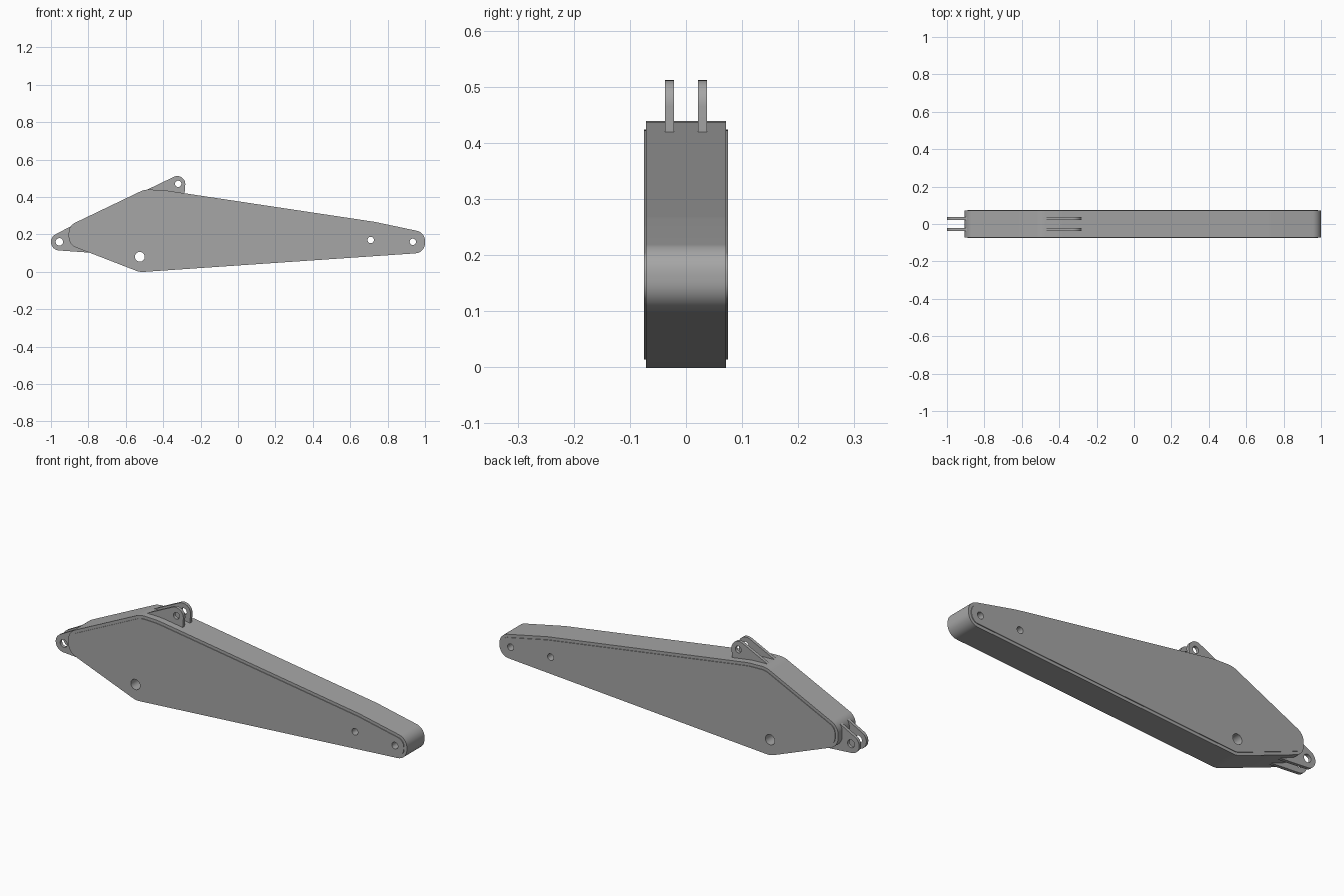
import bpy, bmesh, math
from mathutils import Vector, Matrix

cube = bpy.data.objects.get("Cube")
if cube:
    bpy.data.objects.remove(cube, do_unlink=True)

steel = bpy.data.materials.new("grey steel")
steel.use_nodes = True
GREY = (0.38, 0.38, 0.38, 1)
steel.diffuse_color = GREY
steel.node_tree.nodes["Principled BSDF"].inputs["Base Color"].default_value = GREY


def rounded(corners, inset=0.0, steps=10):
    """Convex counter-clockwise outline with a fillet radius at each corner."""
    points = []
    for i, (x, z, r) in enumerate(corners):
        p = Vector((x, z))
        a = (Vector(corners[i - 1][:2]) - p).normalized()
        b = (Vector(corners[(i + 1) % len(corners)][:2]) - p).normalized()
        half = a.angle(b) / 2
        bis = (a + b).normalized()
        p += bis * inset / math.sin(half)
        r -= inset
        if r <= 0:
            points.append(p)
            continue
        centre = p + bis * r / math.sin(half)
        spoke = p + a * r / math.tan(half) - centre
        turn = math.pi - 2 * half
        for s in range(steps + 1):
            points.append(centre + Matrix.Rotation(turn * s / steps, 2) @ spoke)
    return points


def circle(x, z, r, count=32):
    return [Vector((x + r * math.cos(math.tau * i / count),
                    z + r * math.sin(math.tau * i / count))) for i in range(count)]


def plate(name, outline, holes, y, thickness):
    """Flat plate in the XZ plane with round holes through it."""
    curve = bpy.data.curves.new(name, "CURVE")
    curve.dimensions = "2D"
    curve.fill_mode = "BOTH"
    curve.extrude = thickness / 2
    for loop in [outline] + [circle(*h) for h in holes]:
        spline = curve.splines.new("POLY")
        spline.points.add(len(loop) - 1)
        for point, co in zip(spline.points, loop):
            point.co = (co.x, co.y, 0, 1)
        spline.use_cyclic_u = True
    obj = bpy.data.objects.new(name, curve)
    bpy.context.collection.objects.link(obj)
    obj.rotation_euler.x = math.pi / 2
    obj.location.y = y
    bpy.ops.object.select_all(action="DESELECT")
    bpy.context.view_layer.objects.active = obj
    obj.select_set(True)
    bpy.ops.object.convert(target="MESH")
    obj = bpy.context.object
    bm = bmesh.new()
    bm.from_mesh(obj.data)
    bmesh.ops.remove_doubles(bm, verts=bm.verts, dist=0.00005)
    bmesh.ops.recalc_face_normals(bm, faces=bm.faces)
    bm.to_mesh(obj.data)
    bm.free()
    obj.data.materials.clear()
    obj.data.materials.append(steel)
    bpy.ops.object.shade_smooth_by_angle(angle=math.radians(30))


# Arm outline: x, z, corner radius
ARM = [(-0.525, -0.002, 0.1), (1.0, 0.102, 0.055), (1.0, 0.21, 0.055),
       (0.73, 0.267, 0.4), (-0.4, 0.437, 0.4), (-0.5, 0.44, 0.1),
       (-0.905, 0.246, 0.06), (-0.905, 0.145, 0.06)]
PINS = [(-0.525, 0.08, 0.026), (0.71, 0.17, 0.017), (0.935, 0.16, 0.017)]

# Lug outlines
END_LUG = [(-1.0, 0.117, 0.045), (-0.79, 0.102, 0), (-0.79, 0.299, 0), (-1.0, 0.187, 0.045)]
TOP_LUG = [(-0.5, 0.4, 0), (-0.287, 0.4, 0), (-0.276, 0.54, 0.043), (-0.5, 0.432, 0)]

# Box body and raised side plates
plate("arm_body", rounded(ARM), PINS, 0, 0.142)
for side, sign in (("left", 1), ("right", -1)):
    # The arm lies along x, so its two faces are the back (+y) and front (-y)
    face = "back" if sign > 0 else "front"
    plate(face + "_side_plate", rounded(ARM, 0.015), PINS, sign * 0.0725, 0.004)
    # Paired pin lugs at the end and on top
    plate(face + "_end_lug", rounded(END_LUG), [(-0.955, 0.16, 0.02)], sign * 0.029, 0.016)
    plate(face + "_top_lug", rounded(TOP_LUG), [(-0.32, 0.47, 0.017)], sign * 0.029, 0.016)
